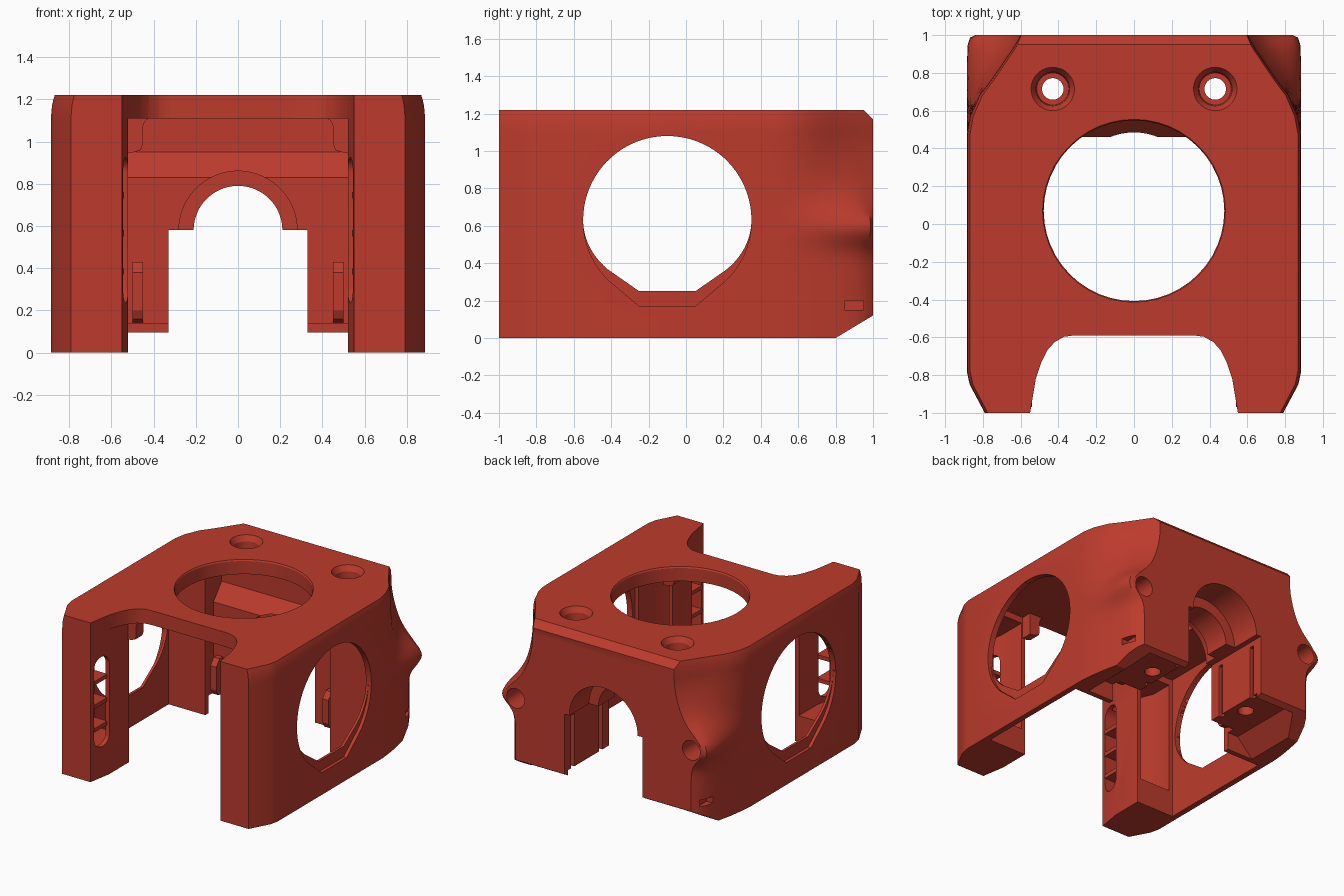
import bpy, bmesh, math
from mathutils import Vector

if "Cube" in bpy.data.objects:
    bpy.data.objects.remove(bpy.data.objects["Cube"])

red = bpy.data.materials.new("brick_red")
red.use_nodes = True
colour = (0.51, 0.044, 0.026, 1)
red.diffuse_color = colour
red.node_tree.nodes["Principled BSDF"].inputs["Base Color"].default_value = colour


def to_object(name, bm):
    bmesh.ops.recalc_face_normals(bm, faces=bm.faces)
    mesh = bpy.data.meshes.new(name)
    bm.to_mesh(mesh)
    bm.free()
    mesh.materials.append(red)
    obj = bpy.data.objects.new(name, mesh)
    bpy.context.collection.objects.link(obj)
    return obj


def loft(name, rings):
    """Skin a stack of equal-length rings and cap both ends."""
    bm = bmesh.new()
    loops = [[bm.verts.new(p) for p in ring] for ring in rings]
    n = len(loops[0])
    sides = []
    for a, b in zip(loops, loops[1:]):
        for i in range(n):
            j = (i + 1) % n
            sides.append(bm.faces.new((a[i], a[j], b[j], b[i])))
    bmesh.ops.triangulate(bm, faces=sides)
    bm.faces.new(loops[0])
    bm.faces.new(loops[-1])
    return to_object(name, bm)


def place(p, axis, d):
    u, v = p
    return {"x": (d, u, v), "y": (u, d, v), "z": (u, v, d)}[axis]


def prism(points, axis, a, b, name="cutter"):
    return loft(name, [[place(p, axis, d) for p in points] for d in (a, b)])


def box(x, y, z, name="cutter"):
    return prism([(x[0], y[0]), (x[1], y[0]), (x[1], y[1]), (x[0], y[1])], "z", *z, name=name)


def arc(c, r, start, end, steps):
    angles = [math.radians(start + (end - start) * i / steps) for i in range(steps + 1)]
    return [(c[0] + r * math.cos(t), c[1] + r * math.sin(t)) for t in angles]


def turned(centre, stations):
    """Turned cutter along z from (radius, height) stations."""
    return loft("cutter", [[(px, py, z) for px, py in arc(centre, r, 0, 360, 48)[:-1]]
                           for r, z in stations])


def mirrored(points):
    return points + [(-x, y) for x, y in reversed(points)]


def span(side, a, b):
    return tuple(sorted((side * a, side * b)))


def cut(cutter):
    cutter.hide_render = True
    mod = body.modifiers.new("cut", "BOOLEAN")
    mod.operation = "DIFFERENCE"
    mod.solver = "EXACT"
    mod.object = cutter
    bpy.context.view_layer.objects.active = body
    bpy.ops.object.modifier_apply(modifier=mod.name)
    bpy.data.objects.remove(cutter)


def scoop_at(z):
    """Corner scoop: light below, deep at the top, none at the boss."""
    f = min(1, max(0, (z - .5) / .6))
    base = .4 + .6 * f * f * (3 - 2 * f)
    width = .13 if z > .59 else .095
    return base * (1 - math.exp(-((z - .59) / width) ** 2))


# Outer body with scooped rear corners swelling to a boss
full = [(.885, .56), (.885, .7), (.885, .84), (.88, .95), (.868, .987), (.84, 1)]
scooped = [(.868, .57), (.82, .68), (.755, .765), (.7, .845), (.645, .925), (.6, 1)]
rings = []
for z in [0, .2, .3] + [.34 + .025 * i for i in range(31)] + [1.12, 1.17, 1.2, 1.22]:
    half = [(.79, -1), (.87, -.85), (.885, -.78), (.885, .48)]
    half += [Vector(a).lerp(Vector(b), scoop_at(z))[:] for a, b in zip(full, scooped)]
    s = 1 - .02 * max(0, (z - 1.12) / .1) ** 2
    rings.append([(x * s, y, z) for x, y in mirrored(half)])
body = loft("housing", rings)

# Rear edge chamfers, top and bottom
cut(prism([(.95, 1.22), (1.1, 1.07), (1.1, 1.3), (.95, 1.3)], "x", -1.2, 1.2))
cut(prism([(.8, 0), (.8, -.2), (1.2, -.2), (1.2, .24)], "x", -1.2, 1.2))

# Interior cavity, then a narrower recess with a sloping ledge at the rear
cut(box((-.84, .84), (-.58, .36), (-.1, 1.11)))
cut(prism([(.3, -.1), (.46, -.1), (.46, .83), (.56, .95), (.56, 1.11), (.3, 1.11)],
          "x", -.53, .53))

# Front opening between the posts, and the space under the top lip
cut(prism(mirrored([(.555, -1.05), (.55, -1), (.52, -.82), (.49, -.73), (.46, -.67), (.42, -.625),
                    (.37, -.597), (.32, -.59)]), "z", -.1, 1.4))
cut(box((-.52, .52), (-.85, -.5), (-.1, 1.11)))

# Round opening in the top plate with a softened rim
cut(turned((0, .07), [(.478, 1), (.478, 1.21), (.49, 1.23)]))

# Rear slot and stepped arch
cut(box((-.33, .33), (.3, 1.2), (-.1, .58)))
for r, y0, y1 in ((.28, .3, .56), (.21, .4, .9), (.29, .76, 1.2)):
    cut(prism(arc((0, .58), r, 0, 180, 40) + [(-r, .5), (r, .5)], "y", y0, y1))

# Raised underside of the rear block, ramping down to the side walls
cut(prism(mirrored([(.8, -.05), (.62, .135)]), "y", .4, .96))

for side, word in ((1, "left"), (-1, "right")):
    # Round side window with a flat sill, higher on the inside
    window = arc((-.1, .63), .45, -45, 225, 64) + [(-.25, .17), (.05, .17)]
    raised = [(y, z if z > .63 else .63 + (z - .63) * .826) for y, z in window]
    cut(prism(raised, "x", *span(side, .7, 1)))
    cut(prism(window, "x", *span(side, .86, 1)))

    # Hollow post with a rounded vertical slot on its inner face
    cut(prism([(side * x, y) for x, y in
               ((.57, -.92), (.74, -.92), (.81, -.75), (.81, -.5), (.55, -.5), (.55, -.8))],
              "z", .2, 1.06))
    slot = arc((-.89, .85), .075, 0, 180, 12) + arc((-.89, .31), .075, 180, 360, 12)
    cut(prism(slot, "x", *span(side, .4, .65)))

    # Guide grooves in the rear slot walls
    for y in (.54, .88):
        cut(box(span(side, .3, .36), (y, y + .04), (-.1, .54)))

    # Vertical screw hole with countersunk seat
    cut(turned((side * .43, .715), [(.057, -.1), (.057, 1.1), (.085, 1.1),
                                    (.09, 1.18), (.118, 1.225), (.118, 1.3)]))

    # Blind screw hole in the rear boss, and a small side notch
    cut(prism(arc((side * .745, .59), .075, 0, 360, 32)[:-1], "y", .8, 1.1))
    cut(box(span(side, .77, 1), (.85, .95), (.15, .2)))

    # Bars across the post slot
    for z in (.37, .55, .73):
        box(span(side, .54, .68), (-.97, -.81), (z, z + .03), word + "_slot_bar")

    # Rounded corner gusset under the lip and guide rib on the rear block
    prism([(side * x, z) for x, z in [(.54, .94), (.49, .95), (.46, .96), (.45, .99)]
           + arc((.4, 1.065), .05, 0, 90, 6) + [(.4, 1.12), (.54, 1.12)]],
          "y", -.59, -.5, name=word + "_lip_gusset")
    prism([(.47, .14), (.4, .16), (.38, .2), (.38, .38), (.42, .43), (.47, .43)],
          "x", *span(side, .45, .5), name=word + "_guide_rib")

bpy.ops.object.select_all(action="DESELECT")
body.select_set(True)
bpy.context.view_layer.objects.active = body
bpy.ops.object.shade_smooth_by_angle(angle=math.radians(28))
